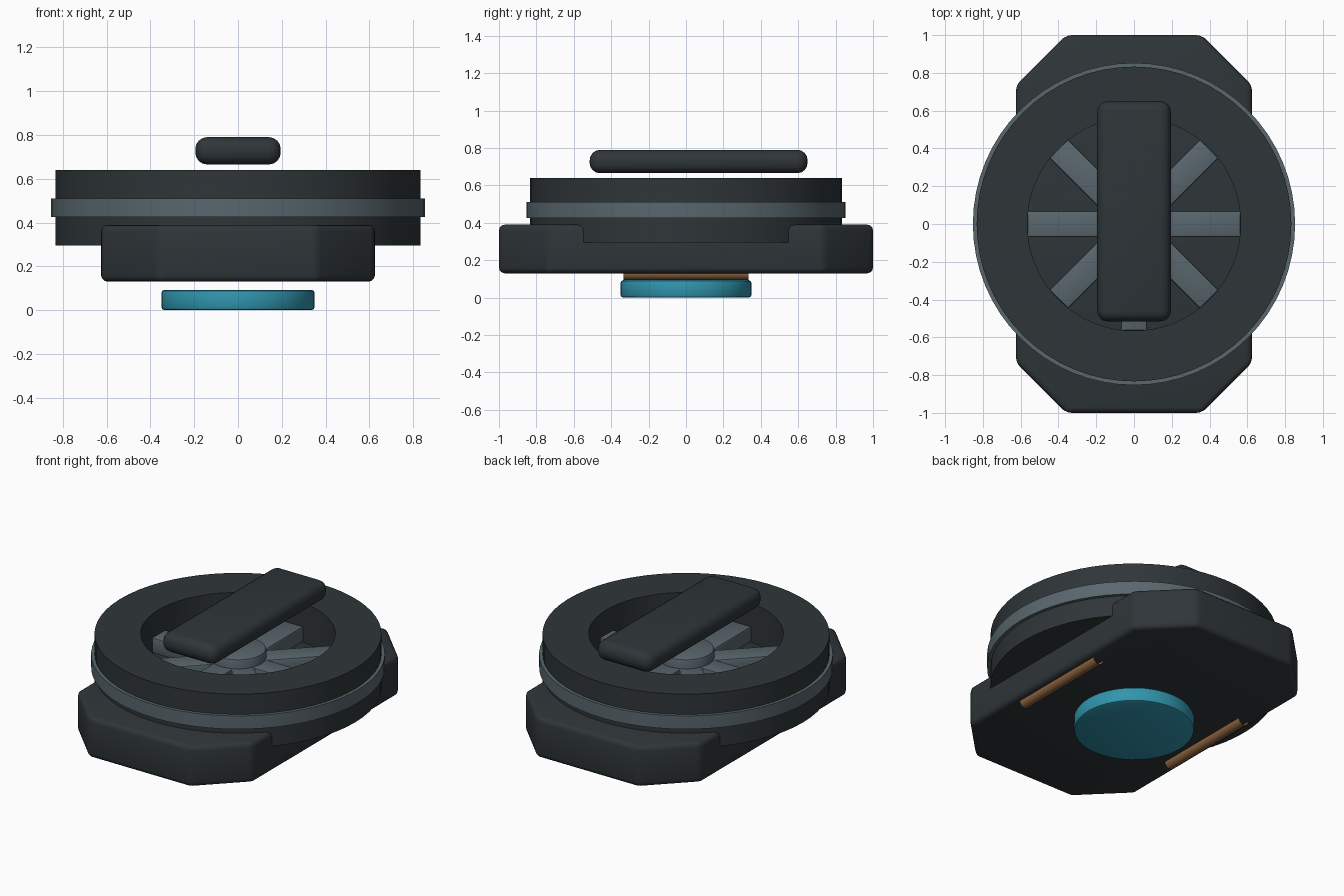
import bpy, bmesh, math
from mathutils import Matrix

if "Cube" in bpy.data.objects:
    bpy.data.objects.remove(bpy.data.objects["Cube"])


def material(name, rgb):
    m = bpy.data.materials.new(name)
    m.diffuse_color = (*rgb, 1)
    m.use_nodes = True
    m.node_tree.nodes["Principled BSDF"].inputs["Base Color"].default_value = m.diffuse_color
    return m


DARK = material("dark_shell", (0.028, 0.036, 0.040))
GREY = material("grey_metal", (0.10, 0.135, 0.155))
TEAL = material("teal_pad", (0.03, 0.30, 0.42))
BRONZE = material("bronze", (0.27, 0.13, 0.05))


def finish(name, bm, mat, bevel=0, segments=3):
    bmesh.ops.recalc_face_normals(bm, faces=bm.faces)
    mesh = bpy.data.meshes.new(name)
    bm.to_mesh(mesh)
    bm.free()
    mesh.materials.append(mat)
    ob = bpy.data.objects.new(name, mesh)
    bpy.context.collection.objects.link(ob)
    bpy.ops.object.select_all(action='DESELECT')
    bpy.context.view_layer.objects.active = ob
    ob.select_set(True)
    if bevel:
        mod = ob.modifiers.new("Bevel", 'BEVEL')
        mod.width, mod.segments = bevel, segments
        mod.limit_method, mod.angle_limit = 'ANGLE', math.radians(30)
        bpy.ops.object.modifier_apply(modifier=mod.name)
    bpy.ops.object.shade_smooth_by_angle(angle=math.radians(35))
    return ob


def box(name, x, y, z, mat, bevel, segments=3, turn=0):
    # x, y, z are (min, max) pairs, turned around the vertical axis
    bm = bmesh.new()
    bmesh.ops.create_cube(bm, size=1)
    for v in bm.verts:
        v.co = [a[0] + (c + 0.5) * (a[1] - a[0]) for a, c in zip((x, y, z), v.co)]
    bmesh.ops.rotate(bm, verts=bm.verts, matrix=Matrix.Rotation(turn, 3, 'Z'))
    return finish(name, bm, mat, bevel, segments)


def prism(name, outline, z0, z1, mat, bevel=0, segments=3):
    bm = bmesh.new()
    face = bm.faces.new([bm.verts.new((x, y, z0)) for x, y in outline])
    ext = bmesh.ops.extrude_face_region(bm, geom=[face], use_keep_orig=True)
    for g in ext["geom"]:
        if isinstance(g, bmesh.types.BMVert):
            g.co.z = z1
    return finish(name, bm, mat, bevel, segments)


def circle(r, n):
    return [(r * math.cos(2 * math.pi * i / n), r * math.sin(2 * math.pi * i / n)) for i in range(n)]


def ring(name, r0, r1, z0, z1, mat, n=64):
    bm = bmesh.new()
    loops = [[bm.verts.new((x, y, z)) for x, y in circle(r, n)]
             for r, z in ((r0, z0), (r1, z0), (r1, z1), (r0, z1))]
    for k in range(4):
        a, b = loops[k], loops[(k + 1) % 4]
        for i in range(n):
            j = (i + 1) % n
            bm.faces.new((a[i], a[j], b[j], b[i]))
    return finish(name, bm, mat)


# Chamfered base block
prism("base", [(0.36, -1), (0.625, -0.735), (0.625, 0.735), (0.36, 1),
               (-0.36, 1), (-0.625, 0.735), (-0.625, -0.735), (-0.36, -1)],
      0.13, 0.39, DARK, 0.03)

# Round housing and its trim band
ring("housing_ring", 0.565, 0.833, 0.295, 0.64, DARK)
ring("trim_band", 0.82, 0.853, 0.425, 0.51, GREY)

# Hub with eight spokes
prism("hub", circle(0.165, 32), 0.38, 0.55, GREY, 0.012, 2)
for i in range(8):
    box(f"spoke_{i + 1}", (0.08, 0.565), (-0.07, 0.07), (0.39, 0.49), GREY, 0.012, 2, i * math.pi / 4)

# Floating handle bar
box("handle", (-0.195, 0.195), (-0.515, 0.65), (0.665, 0.79), DARK, 0.055, 4)

# Pad underneath
prism("bottom_pad", circle(0.35, 48), 0, 0.093, TEAL, 0.015, 2)

# Open-ended contact rails, half sunk in the base
for side, x in (("right", 0.55), ("left", -0.55)):
    bm = bmesh.new()
    bmesh.ops.create_cone(bm, cap_ends=False, segments=16, radius1=0.035, radius2=0.035, depth=0.67,
                          matrix=Matrix.Translation((x, 0, 0.13)) @ Matrix.Rotation(math.pi / 2, 4, 'X'))
    finish(f"contact_rail_{side}", bm, BRONZE)
